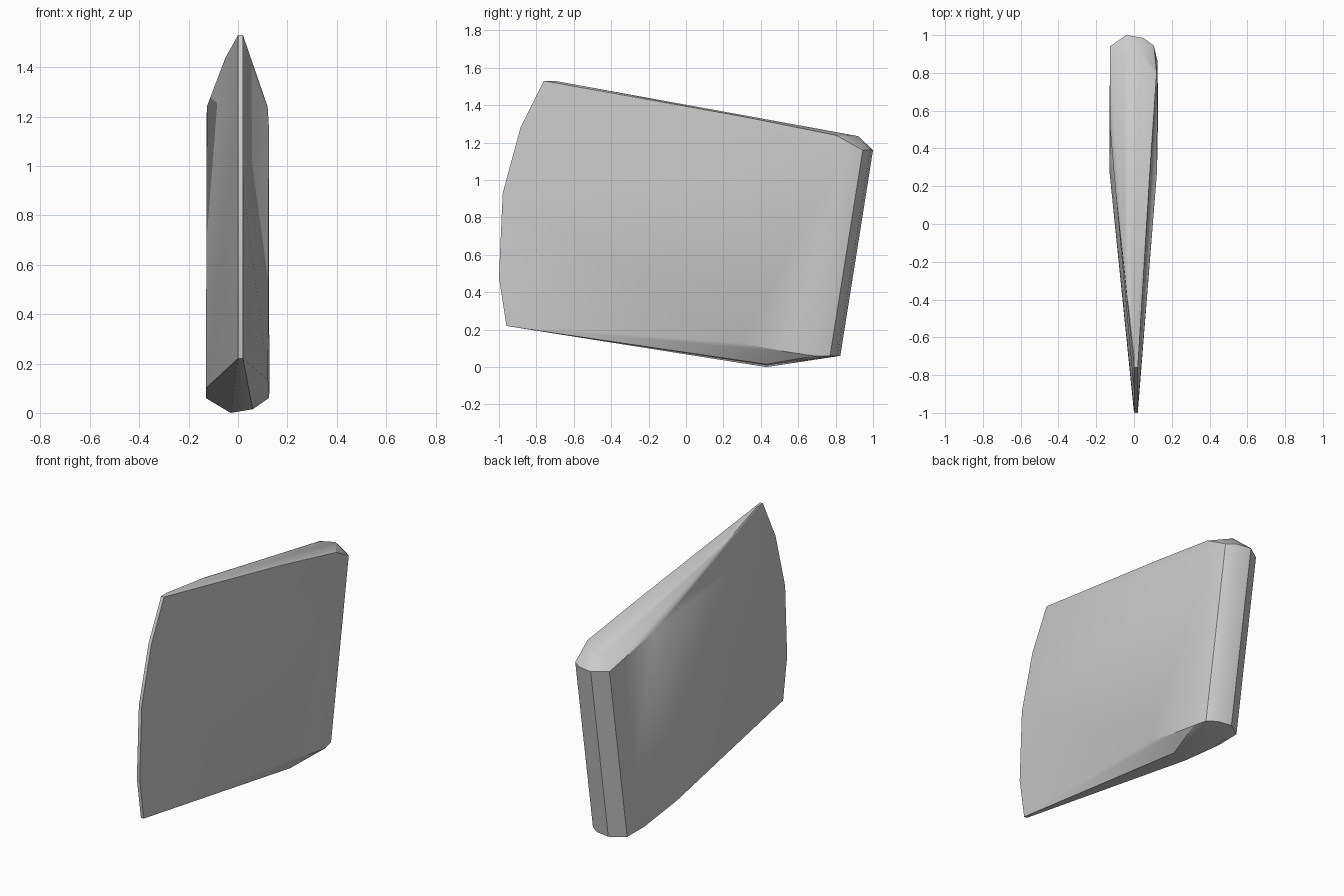
import bpy
import bmesh
import math

default = bpy.data.objects.get("Cube")
if default:
    bpy.data.objects.remove(default, do_unlink=True)


def make_material(name, value):
    mat = bpy.data.materials.new(name)
    mat.use_nodes = True
    colour = (value, value, value, 1.0)
    mat.diffuse_color = colour
    shader = next(n for n in mat.node_tree.nodes if n.type == "BSDF_PRINCIPLED")
    shader.inputs["Base Color"].default_value = colour
    return mat


# Curved cutting edge in side profile (y, z), with a thin flat along its length
cutting_edge = [(-0.76, 1.53), (-0.885, 1.28), (-0.98, 0.93), (-1.0, 0.48), (-0.96, 0.22)]
edge_sides = (0.0, 0.02)
points = [(x, y, z) for y, z in cutting_edge for x in edge_sides]

# Rounded back section (x, y), swept down along a leaning spine
back_section = [(-0.128, 0.94), (-0.04, 1.0), (0.05, 0.985), (0.105, 0.945), (0.125, 0.86)]
back_top, back_bottom, lean = 1.16, 0.06, 0.175
for x, y in back_section:
    points.append((x, y, back_top))
    points.append((x, y - lean, back_bottom))

# Sloping top: shoulder on each side and a ridge between them
top_right_shoulder = [(-0.05, -0.25, 1.44), (-0.1, 0.2, 1.31), (-0.126, 0.5, 1.24)]
top_left_shoulder = [(0.04, -0.35, 1.46), (0.085, 0.3, 1.34), (0.12, 0.8, 1.24)]
top_ridge = [(0.0, -0.7, 1.53), (-0.05, 0.88, 1.235), (0.03, 0.92, 1.235)]

# Keel-like underside
bottom_right_side = [(-0.13, 0.28, 0.1), (-0.13, 0.6, 0.06)]
bottom_left_side = [(0.122, 0.28, 0.13), (0.127, 0.55, 0.08)]
bottom_ridge = [(-0.03, 0.43, 0.0), (0.06, 0.43, 0.015)]

for group in (top_right_shoulder, top_left_shoulder, top_ridge,
              bottom_right_side, bottom_left_side, bottom_ridge):
    points.extend(group)

# Wrap the sections in one convex solid
bm = bmesh.new()
for p in points:
    bm.verts.new(p)
hull = bmesh.ops.convex_hull(bm, input=bm.verts)
loose = [v for v in bm.verts if not v.link_faces]
bmesh.ops.delete(bm, geom=loose, context="VERTS")
bmesh.ops.dissolve_limit(bm, angle_limit=math.radians(1),
                         verts=bm.verts, edges=bm.edges)
bmesh.ops.recalc_face_normals(bm, faces=bm.faces)

mesh = bpy.data.meshes.new("wedge_blade")
bm.to_mesh(mesh)
bm.free()
mesh.materials.append(make_material("plain grey", 0.6))
blade = bpy.data.objects.new("wedge_blade", mesh)
bpy.context.collection.objects.link(blade)

# Smooth the rounded back, keep the crisp outline
bpy.ops.object.select_all(action="DESELECT")
blade.select_set(True)
bpy.context.view_layer.objects.active = blade
bpy.ops.object.shade_smooth_by_angle(angle=math.radians(30))
